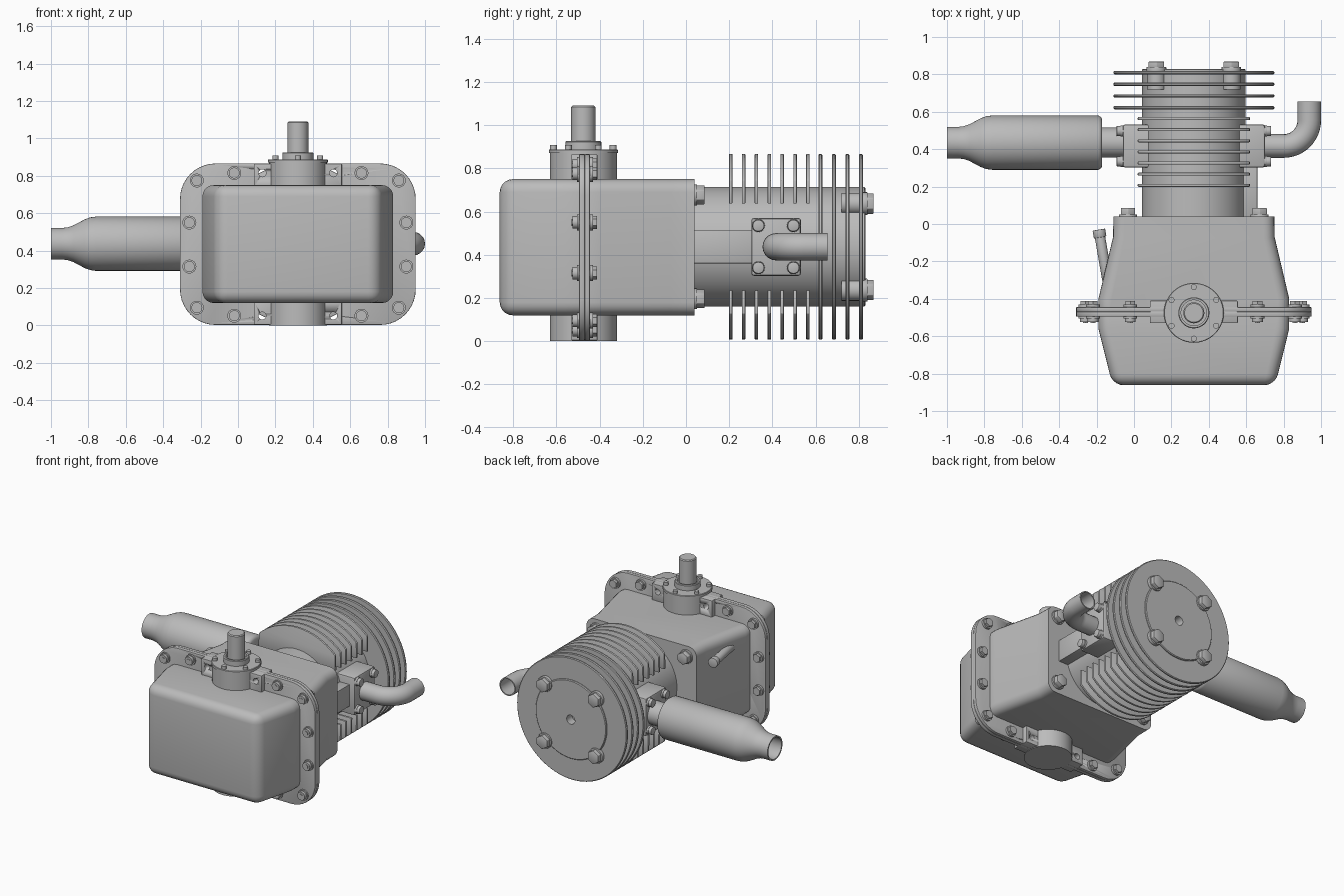
import bpy, bmesh
from math import pi, sin, cos, radians
from mathutils import Vector, Matrix

cube = bpy.data.objects.get("Cube")
if cube:
    bpy.data.objects.remove(cube, do_unlink=True)

metal = bpy.data.materials.new("cast_grey")
metal.use_nodes = True
GREY = (0.5, 0.5, 0.5, 1)
metal.diffuse_color = GREY
metal.node_tree.nodes["Principled BSDF"].inputs["Base Color"].default_value = GREY

CX, CZ = 0.32, 0.437      # cylinder axis
SHAFT_Y = -0.475          # crankshaft position


def select(ob):
    bpy.ops.object.select_all(action='DESELECT')
    ob.select_set(True)
    bpy.context.view_layer.objects.active = ob


def finish(name, bm, bevel=0, segs=2):
    bmesh.ops.recalc_face_normals(bm, faces=bm.faces)
    me = bpy.data.meshes.new(name)
    bm.to_mesh(me)
    bm.free()
    me.materials.append(metal)
    ob = bpy.data.objects.new(name, me)
    bpy.context.collection.objects.link(ob)
    select(ob)
    if bevel:
        mod = ob.modifiers.new("bevel", 'BEVEL')
        mod.width, mod.segments, mod.limit_method = bevel, segs, 'ANGLE'
        bpy.ops.object.modifier_apply(modifier=mod.name)
    bpy.ops.object.shade_smooth_by_angle(angle=radians(35))
    return ob


def add_rod(bm, p0, p1, r, segs=24):
    p0, p1 = Vector(p0), Vector(p1)
    d = p1 - p0
    turn = Vector((0, 0, 1)).rotation_difference(d).to_matrix().to_4x4()
    bmesh.ops.create_cone(bm, cap_ends=True, segments=segs, radius1=r, radius2=r,
                          depth=d.length, matrix=Matrix.Translation((p0 + p1) / 2) @ turn)


def rods(name, items, bevel=0):
    bm = bmesh.new()
    for item in items:
        add_rod(bm, *item)
    return finish(name, bm, bevel)


def add_prism(bm, pts, lo, hi, axis):
    def place(a, b, t):
        return (a, t, b) if axis == 'y' else (a, b, t)
    face = bm.faces.new([bm.verts.new(place(a, b, lo)) for a, b in pts])
    ext = bmesh.ops.extrude_face_region(bm, geom=[face], use_keep_orig=True)
    step = Vector(place(0, 0, hi - lo))
    bmesh.ops.translate(bm, vec=step, verts=[g for g in ext["geom"] if isinstance(g, bmesh.types.BMVert)])


def add_box(bm, lo, hi):
    add_prism(bm, [(lo[0], lo[1]), (hi[0], lo[1]), (hi[0], hi[1]), (lo[0], hi[1])], lo[2], hi[2], 'z')


def boxes(name, items, bevel=0.01):
    bm = bmesh.new()
    for lo, hi in items:
        add_box(bm, lo, hi)
    return finish(name, bm, bevel)


def lathe(name, origin, axis, profile, segs=64):
    # profile holds (distance along axis, radius)
    origin, axis = Vector(origin), Vector(axis)
    side = axis.orthogonal().normalized()
    bm = bmesh.new()
    vs = [bm.verts.new(origin + axis * t + side * r) for t, r in profile]
    edges = [bm.edges.new(pair) for pair in zip(vs, vs[1:])]
    bmesh.ops.spin(bm, geom=vs + edges, cent=origin, axis=axis, angle=2 * pi, steps=segs)
    bmesh.ops.remove_doubles(bm, verts=bm.verts, dist=0.0004)
    return finish(name, bm)


def bolt_items(p, d, r, head, washer=0.012, segs=6):
    p, d = Vector(p), Vector(d)
    return [(p - d * 0.02, p + d * washer, r * 1.1, 24), (p, p + d * head, r, segs)]


# Crankcase halves: tapered plan outline extruded upwards
def shell(name, half_plan, sharp_y=None):
    bm = bmesh.new()
    pts = half_plan + [(2 * CX - x, y) for x, y in reversed(half_plan)]
    add_prism(bm, pts, 0.12, 0.75, 'z')
    soft = [e for e in bm.edges
            if sharp_y is None or not all(abs(v.co.y - sharp_y) < 0.001 for v in e.verts)]
    soft = [e for e in soft if e.calc_face_angle(0) > 0.6]
    bmesh.ops.bevel(bm, geom=soft, offset=0.06, segments=5, profile=0.5, affect='EDGES')
    return finish(name, bm)


shell("front_cover", [(-0.19, -0.42), (-0.19, -0.56), (-0.115, -0.862)])
bm = bmesh.new()
shell("rear_case", [(-0.11, 0.04), (-0.112, -0.07), (-0.19, -0.4), (-0.19, -0.52)], 0.04)
bm.free()


# Mating flanges with rounded corners
def rounded_rect(x0, x1, z0, z1, r, n=10):
    pts = []
    for i, (cx, cz) in enumerate([(x1 - r, z1 - r), (x0 + r, z1 - r), (x0 + r, z0 + r), (x1 - r, z0 + r)]):
        for k in range(n + 1):
            a = (i + k / n) * pi / 2
            pts.append((cx + r * cos(a), cz + r * sin(a)))
    return pts


flanges = []
for name, lo, hi in (("cover_flange", -0.495, -0.468), ("case_flange", -0.468, -0.445)):
    bm = bmesh.new()
    add_prism(bm, rounded_rect(-0.31, 0.95, 0.003, 0.866, 0.19), lo, hi, 'y')
    flanges.append(finish(name, bm, 0.004))
flanges.append(boxes("bearing_blocks", [((0.085, -0.53, z), (0.555, -0.41, z + 0.125)) for z in (0.004, 0.74)], 0.004))

# Through holes beside the bearing boss
cutter = rods("hole_cutter", [((x, -0.7, z), (x, -0.3, z), 0.02, 20) for x in (0.13, 0.51) for z in (0.052, 0.815)])
for ob in flanges:
    select(ob)
    mod = ob.modifiers.new("holes", 'BOOLEAN')
    mod.operation, mod.solver, mod.object = 'DIFFERENCE', 'EXACT', cutter
    bpy.ops.object.modifier_apply(modifier=mod.name)
bpy.data.objects.remove(cutter, do_unlink=True)

# Flange bolts and nuts, mirrored about the shaft plane
items = []
for dx, z in ((0.34, 0.815), (0.54, 0.775), (0.58, 0.55), (0.58, 0.315), (0.54, 0.095), (0.34, 0.052)):
    for s in (-1, 1):
        x = CX + s * dx
        items += [((x, -0.505, z), (x, -0.43, z), 0.037, 24), ((x, -0.525, z), (x, -0.5, z), 0.029, 24),
                  ((x, -0.529, z), (x, -0.52, z), 0.016, 6), ((x, -0.44, z), (x, -0.412, z), 0.03, 6)]
rods("flange_bolts", items)

# Crankshaft, bearing boss and its cap bolts
UP = (0, 0, 1)
base = (CX, SHAFT_Y, 0)
lathe("bearing_boss", base, UP, [(0, 0), (0, 0.155), (0.87, 0.155), (0.87, 0.16), (0.885, 0.16), (0.888, 0.157),
                                 (0.888, 0.083), (0.922, 0.083), (0.926, 0.079), (0.926, 0.068), (0.9, 0.068), (0.9, 0)])
lathe("crankshaft", base, UP, [(0.85, 0), (0.85, 0.056), (1.084, 0.056), (1.09, 0.05), (1.09, 0)], 40)
items = []
for k in range(6):
    a = pi / 2 + k * pi / 3
    x, y = CX + 0.138 * cos(a), SHAFT_Y + 0.138 * sin(a)
    items.append(((x, y, 0.87), (x, y, 0.908), 0.016, 16))
rods("cap_bolts", items)

# Oil filler tube on the rear case
rods("oil_tube", [((-0.135, -0.34, 0.645), (-0.188, -0.035, 0.645), 0.028), ((-0.181, -0.072, 0.645), (-0.188, -0.03, 0.645), 0.034)], 0.003)

# Cylinder barrel with a plug hole in the head
BACK = (0, 1, 0)
lathe("cylinder_barrel", (CX, 0, CZ), BACK, [(0.02, 0), (0.02, 0.277), (0.825, 0.277), (0.83, 0.272),
                                             (0.83, 0.032), (0.77, 0.032), (0.77, 0)])
corners = [(CX + 0.2 * i, CZ + 0.2 * j) for i in (-1, 1) for j in (-1, 1)]
rods("head_bolt_columns", [((x, 0.72, z), (x, 0.828, z), 0.05) for x, z in corners])
items = []
for x, z in corners:
    items += bolt_items((x, 0.828, z), BACK, 0.048, 0.04)
rods("head_bolts", items, 0.003)
items = []
for i in (-1, 1):
    for j in (-1, 1):
        items += bolt_items((CX + 0.352 * i, 0.04, CZ + 0.24 * j), BACK, 0.044, 0.046)
rods("base_bolts", items, 0.003)

# Round head fins
for k in range(4):
    y = 0.622 + 0.0625 * k
    lathe(f"head_fin_{k + 1}", (CX, y, CZ), BACK, [(-0.009, 0.2), (-0.009, 0.425), (-0.004, 0.43), (0.004, 0.43),
                                                   (0.009, 0.425), (0.009, 0.2)], 96)

# Barrel fins: upper and lower segments trimmed at the sides
bm = bmesh.new()
arc = [(0.43 * cos(radians(a)), 0.43 * sin(radians(a))) for a in range(46, 135, 4)]
for s in (-1, 1):
    pts = [(CX + x, CZ + s * z) for x, z in [(0.3, 0.2)] + arc + [(-0.3, 0.2)]]
    for k in range(7):
        y = 0.207 + 0.0595 * k
        add_prism(bm, pts, y - 0.008, y + 0.008, 'y')
finish("barrel_fins", bm, 0.004)

# Ports on both sides of the barrel
boxes("transfer_port", [((0.45, 0.03, 0.36), (0.66, 0.32, 0.515))], 0.004)
for name, x0, x1, s in (("intake_port", 0.45, 0.7, 1), ("exhaust_port", -0.06, 0.2, -1)):
    boxes(name, [((x0, 0.302, 0.303), (x1, 0.532, 0.57))], 0.012)
    items = []
    for y in (0.335, 0.497):
        for z in (0.34, 0.535):
            items += bolt_items((x1 if s > 0 else x0, y, z), (s, 0, 0), 0.027, 0.033, segs=20)
    rods(name + "_bolts", items, 0.003)

# Intake elbow swept along a bent path
path = [(0.66, 0.435)] + [(0.8 + 0.137 * sin(a * pi / 24), 0.435 - 0.018 + 0.137 * (1 - cos(a * pi / 24)))
                          for a in range(13)] + [(0.937, 0.655)]
path[0] = (0.66, 0.417)
curve = bpy.data.curves.new("intake_elbow", 'CURVE')
curve.dimensions = '3D'
curve.bevel_depth, curve.bevel_resolution = 0.063, 8
line = curve.splines.new('POLY')
line.points.add(len(path) - 1)
for p, (x, y) in zip(line.points, path):
    p.co = (x, y, CZ, 1)
elbow = bpy.data.objects.new("intake_elbow", curve)
bpy.context.collection.objects.link(elbow)
select(elbow)
bpy.ops.object.convert(target='MESH')
elbow = bpy.context.object
elbow.data.materials.clear()
elbow.data.materials.append(metal)
mod = elbow.modifiers.new("wall", 'SOLIDIFY')
mod.thickness, mod.offset = 0.008, -1
bpy.ops.object.modifier_apply(modifier=mod.name)
bpy.ops.object.shade_smooth_by_angle(angle=radians(35))

# Exhaust silencer with open tail
lathe("silencer", (0, 0.435, CZ), (-1, 0, 0), [
    (0, 0), (0, 0.08), (0.17, 0.08), (0.17, 0.125), (0.176, 0.137), (0.19, 0.145), (0.76, 0.145), (0.79, 0.141),
    (0.82, 0.13), (0.88, 0.098), (0.91, 0.088), (0.94, 0.084), (1, 0.084), (1, 0.074), (0.93, 0.074), (0.8, 0.12), (0.8, 0)])
